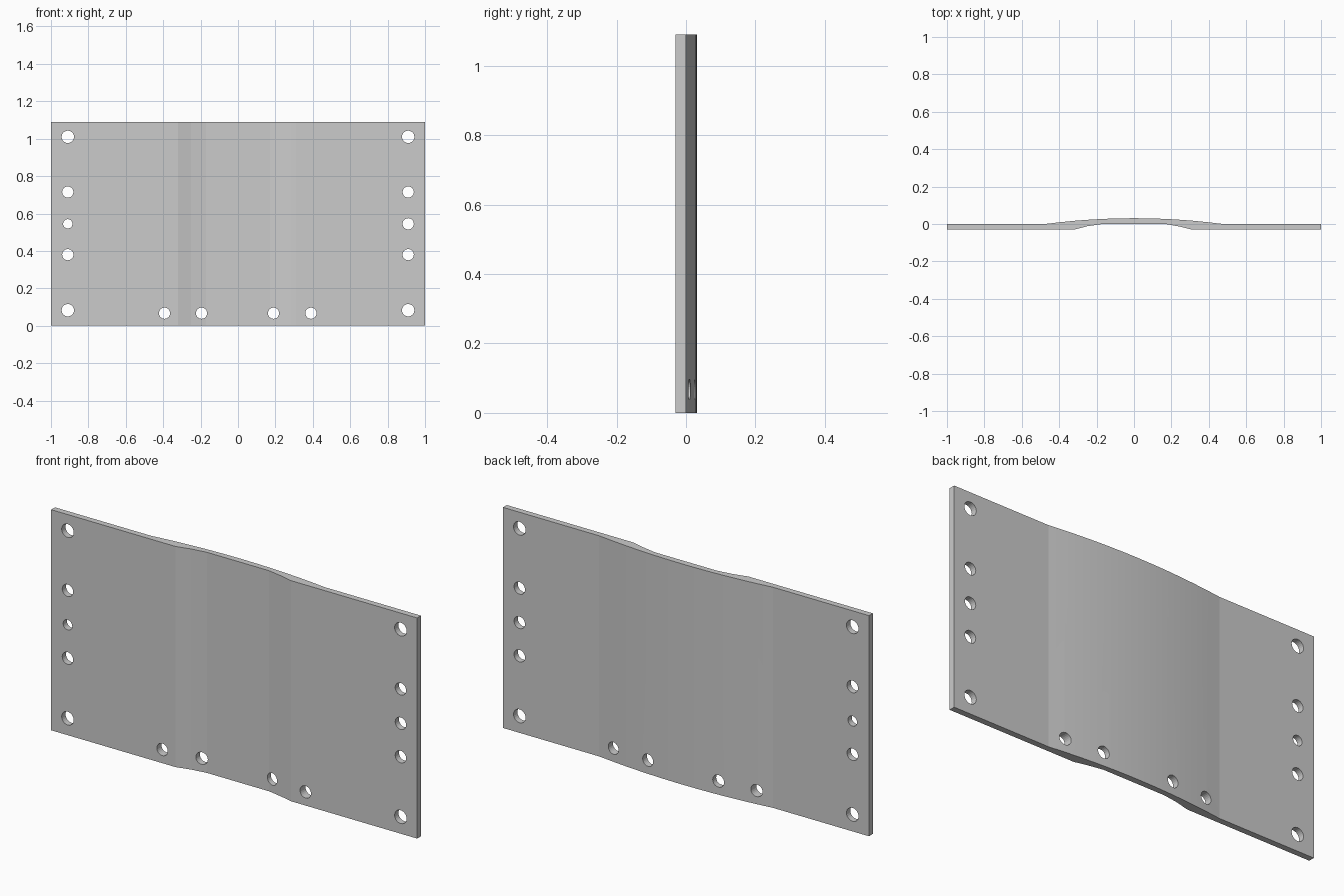
import bpy
import bmesh
import math
from mathutils import Matrix, Vector

cube = bpy.data.objects.get("Cube")
if cube:
    bpy.data.objects.remove(cube, do_unlink=True)

HEIGHT = 1.09
THICK = 0.03

grey = bpy.data.materials.new("plain grey")
colour = (0.6, 0.6, 0.6, 1)
grey.diffuse_color = colour
grey.use_nodes = True
grey.node_tree.nodes["Principled BSDF"].inputs["Base Color"].default_value = colour


def new_object(name, bm):
    mesh = bpy.data.meshes.new(name)
    bmesh.ops.recalc_face_normals(bm, faces=bm.faces)
    bm.to_mesh(mesh)
    bm.free()
    obj = bpy.data.objects.new(name, mesh)
    bpy.context.collection.objects.link(obj)
    mesh.materials.append(grey)
    return obj


# Plate cross-section: recessed front, gently arched back
front = [(-1, -THICK), (-0.32, -THICK), (-0.25, -0.012), (-0.17, 0),
         (0.17, 0), (0.25, -0.015), (0.31, -THICK), (1, -THICK)]
steps = 12
back = [(1, 0)]
for i in range(steps + 1):
    t = 1 - 2 * i / steps
    back.append((0.475 * t, 0.031 * (1 - t * t)))
back.append((-1, 0))

bm = bmesh.new()
face = bm.faces.new([bm.verts.new((x, y, 0)) for x, y in front + back])
top = bmesh.ops.extrude_face_region(bm, geom=[face])["geom"]
bmesh.ops.translate(bm, vec=Vector((0, 0, HEIGHT)),
                    verts=[v for v in top if isinstance(v, bmesh.types.BMVert)])
plate = new_object("curved_plate", bm)

# Bolt holes: x, z, radius
holes = []
for side in (-1, 1):
    middle = 0.025 if side < 0 else 0.03
    for z, r in ((1.01, 0.033), (0.715, 0.03), (0.545, middle),
                 (0.38, 0.03), (0.083, 0.033)):
        holes.append((side * 0.91, z, r))
holes += [(x, 0.067, 0.03) for x in (-0.393, -0.195, 0.19, 0.39)]

bm = bmesh.new()
for x, z, r in holes:
    place = Matrix.Translation((x, 0, z)) @ Matrix.Rotation(math.pi / 2, 4, "X")
    bmesh.ops.create_cone(bm, cap_ends=True, segments=24, radius1=r, radius2=r,
                          depth=0.3, matrix=place)
cutter = new_object("hole_cutter", bm)
cutter.hide_render = True

# Drill the plate, then discard the cutter
bpy.ops.object.select_all(action="DESELECT")
bpy.context.view_layer.objects.active = plate
plate.select_set(True)
drill = plate.modifiers.new("Drill", "BOOLEAN")
drill.operation = "DIFFERENCE"
drill.solver = "EXACT"
drill.object = cutter
bpy.ops.object.modifier_apply(modifier=drill.name)
bpy.data.objects.remove(cutter, do_unlink=True)

# Soft arch, crisp bends and rims
bpy.ops.object.shade_smooth_by_angle(angle=math.radians(5))
